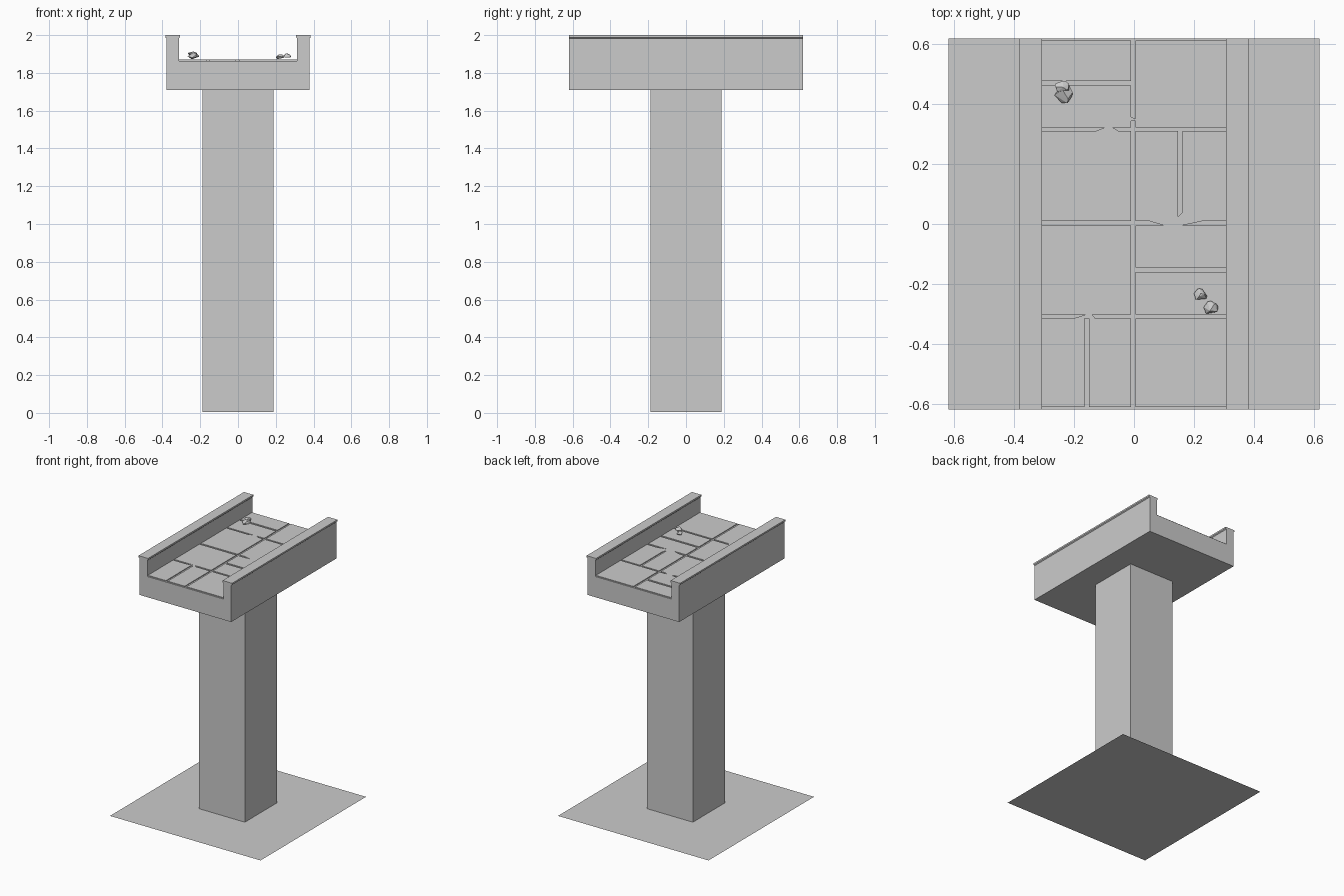
import bpy, bmesh, random
from mathutils import Vector

if "Cube" in bpy.data.objects:
    bpy.data.objects.remove(bpy.data.objects["Cube"], do_unlink=True)

stone = bpy.data.materials.new("stone_grey")
stone.use_nodes = True
GREY = (0.6, 0.6, 0.6, 1)
stone.diffuse_color = GREY
stone.node_tree.nodes["Principled BSDF"].inputs["Base Color"].default_value = GREY

HALF = 0.62        # half length of the deck and ground
FLOOR = 1.864      # bottom of the joints between slabs
TOP = 1.87         # walking surface


def finish(name, bm):
    bmesh.ops.recalc_face_normals(bm, faces=bm.faces)
    mesh = bpy.data.meshes.new(name)
    bm.to_mesh(mesh)
    bm.free()
    mesh.materials.append(stone)
    obj = bpy.data.objects.new(name, mesh)
    bpy.context.collection.objects.link(obj)
    return obj


def add_prism(bm, points, direction):
    """Extrude a closed outline along a direction."""
    face = bm.faces.new([bm.verts.new(p) for p in points])
    out = bmesh.ops.extrude_face_region(bm, geom=[face], use_keep_orig=True)
    verts = [v for v in out["geom"] if isinstance(v, bmesh.types.BMVert)]
    bmesh.ops.translate(bm, verts=verts, vec=direction)


def rect(x0, x1, y0, y1, z):
    return [(x0, y0, z), (x1, y0, z), (x1, y1, z), (x0, y1, z)]


# Ground sheet
bm = bmesh.new()
bm.faces.new([bm.verts.new(p) for p in rect(-HALF, HALF, -HALF, HALF, 0)])
finish("ground_sheet", bm)

# Square pillar
bm = bmesh.new()
add_prism(bm, rect(-0.188, 0.188, -0.188, 0.188, 0.004), (0, 0, 1.706))
finish("pillar", bm)

# Deck with side walls and overhanging caps: half profile, mirrored
half = [(0.378, 1.71), (0.378, 1.982), (0.385, 1.988), (0.385, 2.0),
        (0.307, 2.0), (0.307, 1.988), (0.313, 1.982), (0.313, FLOOR)]
profile = half + [(-x, z) for x, z in reversed(half)]
bm = bmesh.new()
add_prism(bm, [(x, -HALF, z) for x, z in profile], (0, 2 * HALF, 0))
finish("deck_and_walls", bm)

# Paving slabs, separated by narrow joints
L, R = (-0.313, -0.01), (0.005, 0.313)
slabs = [(L, 0.478, 0.613), (L, 0.322, 0.463), (L, 0.01, 0.31),
         (L, -0.302, -0.005), ((L[0], -0.165), -0.612, -0.315),
         ((-0.15, L[1]), -0.612, -0.315),
         (R, 0.322, 0.613), ((R[0], 0.147), 0.01, 0.31),
         ((0.162, R[1]), 0.01, 0.31), (R, -0.145, -0.005),
         (R, -0.302, -0.16), (R, -0.612, -0.315)]
bm = bmesh.new()
for (x0, x1), y0, y1 in slabs:
    add_prism(bm, rect(x0, x1, y0, y1, FLOOR), (0, 0, TOP - FLOOR))
finish("paving_slabs", bm)

# Worn spots where the joints are closed up
worn = [[(-0.13, 0.31), (-0.05, 0.31), (-0.07, 0.322), (-0.10, 0.322)],
        [(0.10, -0.005), (0.16, -0.005), (0.23, 0.01), (0.05, 0.01)],
        [(-0.20, -0.315), (-0.13, -0.315), (-0.14, -0.302), (-0.16, -0.302)],
        [(0.147, 0.01), (0.162, 0.01), (0.162, 0.04), (0.147, 0.025)],
        [(-0.01, 0.345), (0.005, 0.345), (0.005, 0.352), (-0.01, 0.357)]]
bm = bmesh.new()
for outline in worn:
    add_prism(bm, [(x, y, FLOOR) for x, y in outline], (0, 0, TOP - FLOOR))
finish("worn_joints", bm)


# Loose faceted rubble
def rock(name, center, size, seed):
    rng = random.Random(seed)
    bm = bmesh.new()
    for _ in range(14):
        d = Vector([rng.gauss(0, 1) for _ in range(3)]).normalized()
        bm.verts.new([c + a * s / 2 for c, a, s in zip(center, d, size)])
    hull = bmesh.ops.convex_hull(bm, input=bm.verts)
    bmesh.ops.delete(bm, geom=hull["geom_interior"], context="VERTS")
    finish(name, bm)


rock("rubble_back_large", (-0.236, 0.437, 1.89), (0.062, 0.078, 0.036), 3)
rock("rubble_back_small", (-0.240, 0.458, 1.899), (0.054, 0.044, 0.028), 8)
rock("rubble_front_left", (0.222, -0.238, 1.885), (0.046, 0.046, 0.028), 5)
rock("rubble_front_right", (0.257, -0.282, 1.888), (0.05, 0.05, 0.034), 12)
